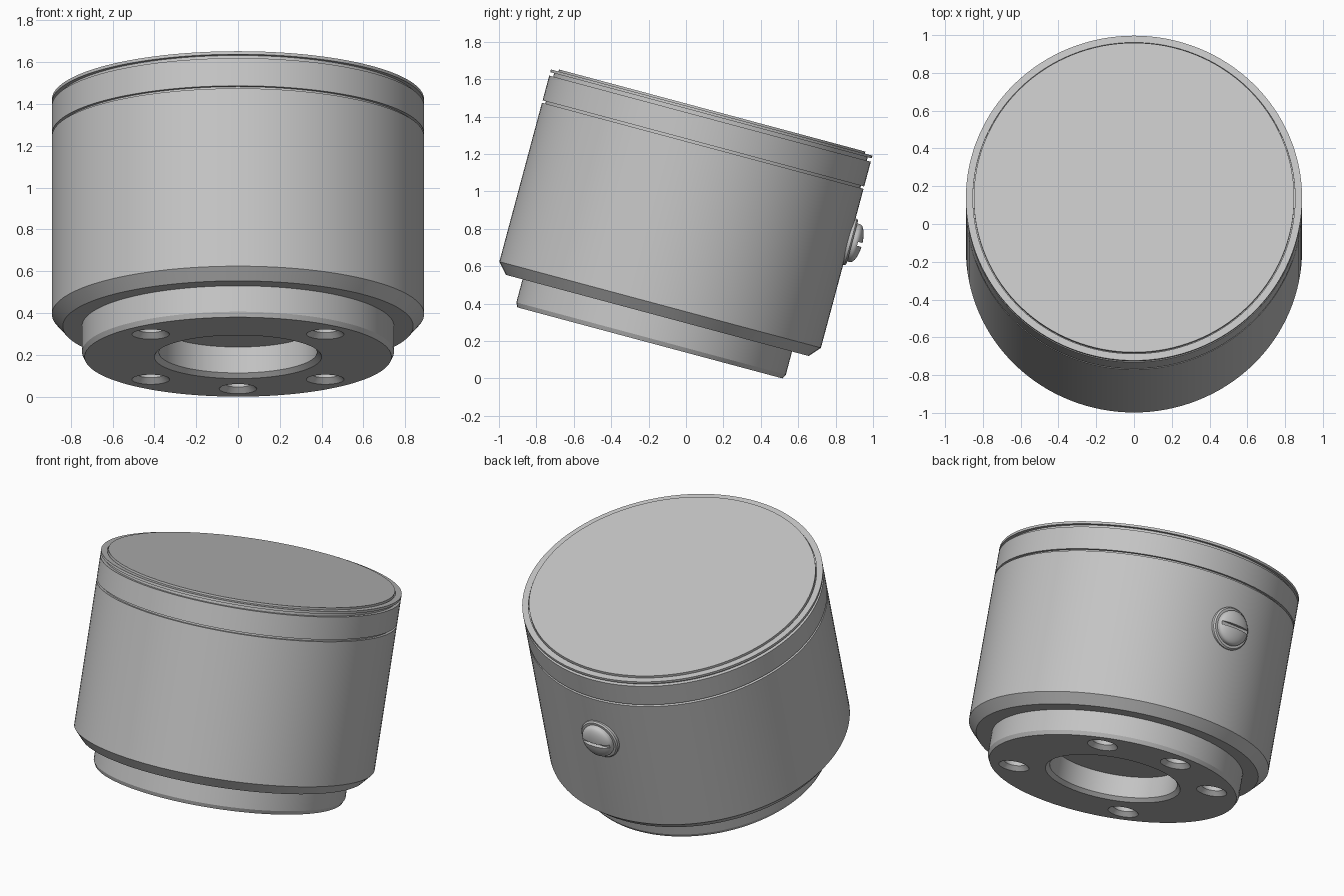
import bpy, bmesh, math
from mathutils import Matrix, Vector

cube = bpy.data.objects.get("Cube")
if cube:
    bpy.data.objects.remove(cube, do_unlink=True)

grey = bpy.data.materials.new("satin grey")
grey.use_nodes = True
colour = (0.56, 0.56, 0.56, 1)
grey.diffuse_color = colour
grey.node_tree.nodes["Principled BSDF"].inputs["Base Color"].default_value = colour

# The whole housing leans back about the x axis
TILT = Matrix.Rotation(math.radians(-15), 4, 'X')
AXIS = TILT @ Matrix.Translation((0, -0.2355, 0))
R = 0.89


def lathe(name, profile, segments=128, place=Matrix()):
    """Revolve (radius, height) points about z; the ends lie on the axis."""
    bm = bmesh.new()
    verts = [bm.verts.new((r, 0, h)) for r, h in profile]
    edges = [bm.edges.new(pair) for pair in zip(verts, verts[1:])]
    bmesh.ops.spin(bm, geom=verts + edges, cent=(0, 0, 0), axis=(0, 0, 1),
                   angle=math.tau, steps=segments, use_duplicate=False)
    bmesh.ops.remove_doubles(bm, verts=bm.verts, dist=1e-5)
    bmesh.ops.dissolve_degenerate(bm, dist=1e-6, edges=bm.edges)
    bmesh.ops.recalc_face_normals(bm, faces=bm.faces)
    bm.transform(place)
    mesh = bpy.data.meshes.new(name)
    bm.to_mesh(mesh)
    bm.free()
    mesh.materials.append(grey)
    obj = bpy.data.objects.new(name, mesh)
    bpy.context.collection.objects.link(obj)
    return obj


def select(obj):
    bpy.ops.object.select_all(action='DESELECT')
    obj.select_set(True)
    bpy.context.view_layer.objects.active = obj


def cut(obj, cutter):
    cutter.hide_render = True
    mod = obj.modifiers.new("cut", 'BOOLEAN')
    mod.operation = 'DIFFERENCE'
    mod.solver = 'EXACT'
    mod.object = cutter
    select(obj)
    bpy.ops.object.modifier_apply(modifier=mod.name)
    bpy.data.objects.remove(cutter, do_unlink=True)


# Main drum with chamfered lower edge
body = lathe("body", [(0, 0.286), (0.838, 0.286), (R, 0.345), (R, 1.225), (0, 1.225)])

# Grooved collar and lid, separated by recessed necks
collar_neck = lathe("collar_neck", [(0, 1.22), (0.872, 1.22), (0.872, 1.245), (0, 1.245)])
collar = lathe("collar", [(0, 1.238), (R, 1.238), (R, 1.375), (0, 1.375)])
lid_neck = lathe("lid_neck", [(0, 1.37), (0.868, 1.37), (0.868, 1.398), (0, 1.398)])
lid_rim = lathe("lid_rim", [(0, 1.394), (R, 1.394), (R, 1.409), (0.853, 1.409),
                            (0.853, 1.4), (0, 1.4)])
lid_disc = lathe("lid_disc", [(0, 1.398), (0.848, 1.398), (0.848, 1.42), (0, 1.42)])

# Mounting flange with a central bore
LOW = 0.134
flange = lathe("mounting_flange", [
    (0, 0.292), (0.746, 0.292), (0.746, LOW + 0.024), (0.734, LOW),
    (0.4, LOW), (0.378, LOW + 0.022), (0.378, 0.284), (0, 0.284)])

# Five countersunk bolt holes, at 45 degree steps
for degrees in (45, 90, 135, 225, 315):
    a = math.radians(degrees)
    spot = Matrix.Translation((0.59 * math.cos(a), 0.59 * math.sin(a), LOW))
    cut(flange, lathe("hole_cutter", [(0, -0.02), (0.11, -0.02), (0.09, 0),
                                      (0.064, 0.026), (0.064, 0.13), (0, 0.13)], 32, spot))

# Domed screw on the back, pointing out along +y
OUT = Matrix.Translation((0, R, 0.933)) @ Matrix.Rotation(-math.pi / 2, 4, 'X')
washer = lathe("screw_washer", [(0, -0.05), (0.128, -0.05), (0.128, 0.008),
                                (0.12, 0.016), (0, 0.016)], 48, OUT)
dome = [(0.105 * math.cos(t), 0.03 + 0.04 * math.sin(t))
        for t in (math.pi / 2 * i / 8 for i in range(8))]
screw = lathe("screw_head", [(0, -0.04), (0.105, -0.04)] + dome + [(0, 0.07)], 48, OUT)

# Straight driver slot
bpy.ops.mesh.primitive_cube_add(size=1)
slot = bpy.context.object
slot.name = "slot_cutter"
slot.data.transform(OUT @ Matrix.Translation((0, 0, 0.07))
                    @ Matrix.Diagonal((0.4, 0.022, 0.05, 1)))
cut(screw, slot)

# Tilt everything and keep the machined edges sharp
for part in (body, collar_neck, collar, lid_neck, lid_rim, lid_disc, flange, washer, screw):
    part.data.transform(AXIS)
    select(part)
    bpy.ops.object.shade_smooth_by_angle(angle=math.radians(25))
